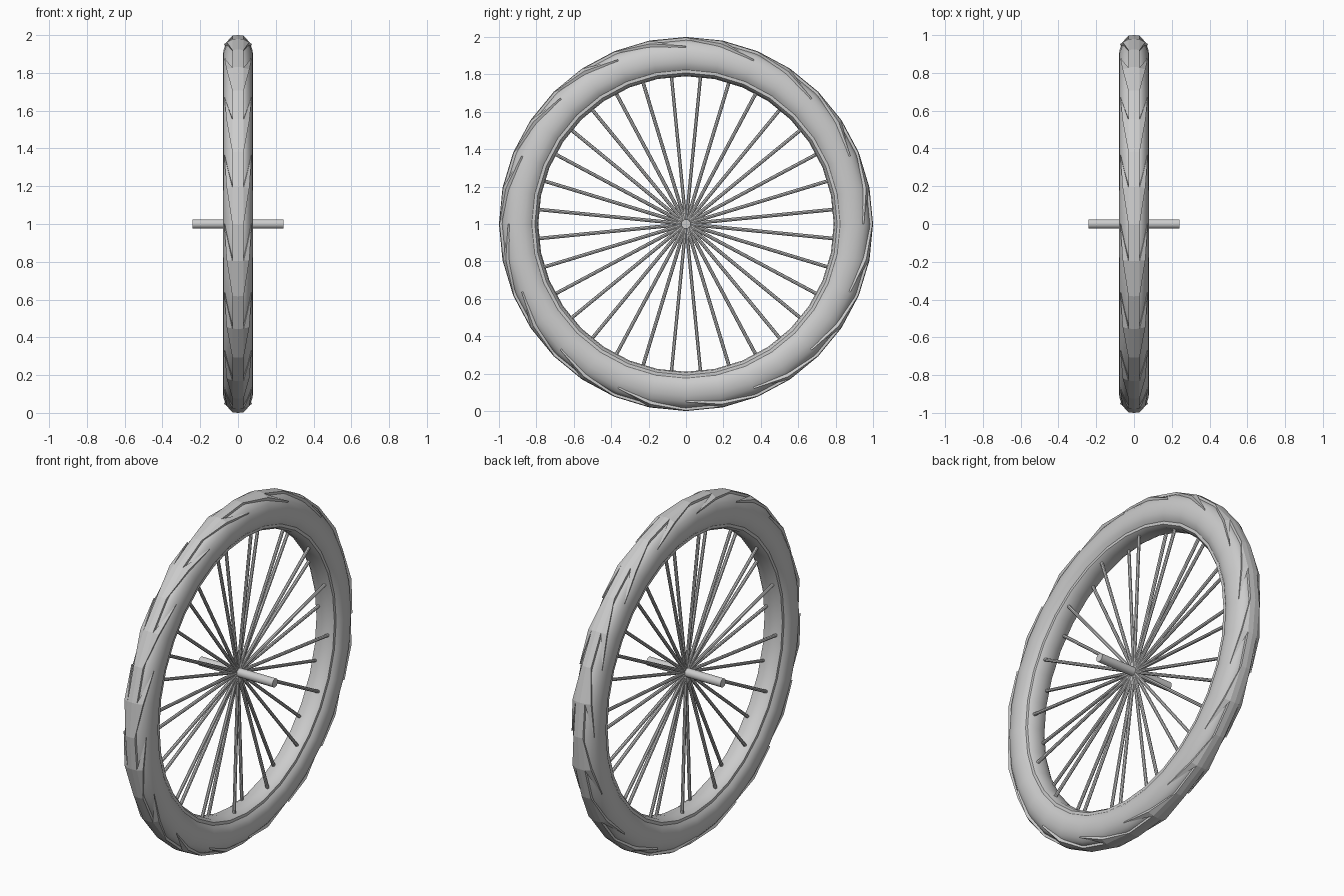
import bpy, bmesh
from math import cos, sin, pi, radians
from mathutils import Vector

if "Cube" in bpy.data.objects:
    bpy.data.objects.remove(bpy.data.objects["Cube"])

SEG = 32
CENTRE_Z = 1.0


def wheel_point(x, r, a):
    return Vector((x, r * cos(a), CENTRE_Z + r * sin(a)))


def finish(name, bm, smooth=None):
    bmesh.ops.recalc_face_normals(bm, faces=bm.faces)
    mesh = bpy.data.meshes.new(name)
    bm.to_mesh(mesh)
    bm.free()
    obj = bpy.data.objects.new(name, mesh)
    bpy.context.collection.objects.link(obj)
    if smooth:
        bpy.ops.object.select_all(action='DESELECT')
        obj.select_set(True)
        bpy.context.view_layer.objects.active = obj
        bpy.ops.object.shade_smooth_by_angle(angle=radians(smooth))
    return obj


def lathe(name, profile, smooth=None):
    """Spin a closed (x, radius) profile round the axle."""
    bm = bmesh.new()
    rings = [[bm.verts.new(wheel_point(x, r, 2 * pi * i / SEG)) for x, r in profile]
             for i in range(SEG)]
    n = len(profile)
    for i in range(SEG):
        a, b = rings[i], rings[(i + 1) % SEG]
        for j in range(n):
            k = (j + 1) % n
            bm.faces.new((a[j], a[k], b[k], b[j]))
    return finish(name, bm, smooth)


def rod(bm, p, q, radius, sides):
    d = q - p
    made = bmesh.ops.create_cone(bm, cap_ends=True, segments=sides, radius1=radius,
                                 radius2=radius, depth=d.length)
    m = d.to_track_quat('Z', 'Y').to_matrix().to_4x4()
    m.translation = (p + q) / 2
    bmesh.ops.transform(bm, matrix=m, verts=made['verts'])


# tyre body
half = [(0.056, 0.822), (0.07, 0.84), (0.078, 0.865), (0.08, 0.89), (0.077, 0.92),
        (0.066, 0.95), (0.05, 0.97), (0.03, 0.983)]
lathe("tyre", half + [(-x, r) for x, r in reversed(half)], 40)

# rim, slightly dished towards the hub
rim_half = [(0.0, 0.79), (0.04, 0.795), (0.058, 0.808), (0.058, 0.835)]
lathe("rim", rim_half + [(-x, r) for x, r in reversed(rim_half[1:])], 40)

# raised centre band of the tread
lathe("tread_band", [(-0.03, 0.975), (-0.03, 0.997), (0.0, 1.0), (0.03, 0.997), (0.03, 0.975)])

# swept tread blocks on both shoulders
bm = bmesh.new()
step = 2 * pi / SEG
for side in (-1, 1):
    for k in range(SEG // 2):
        a = 2 * k * step
        tri = [(0.03, 0.997, a + 2 * step), (0.03, 0.997, a + step),
               (0.060, 0.982, a + step), (0.073, 0.952, a)]
        top = [bm.verts.new(wheel_point(side * x, r, t)) for x, r, t in tri]
        low = [bm.verts.new(wheel_point(side * (x - 0.012), r - 0.025, t)) for x, r, t in tri]
        bm.faces.new((top[0], top[1], top[2]))
        bm.faces.new((top[0], top[2], top[3]))
        bm.faces.new((top[1], top[3], top[2]))
        bm.faces.new((low[0], low[3], low[1]))
        for i, j in ((0, 1), (1, 3), (3, 0)):
            bm.faces.new((top[i], top[j], low[j], low[i]))
finish("tread_blocks", bm)

# axle
bm = bmesh.new()
rod(bm, Vector((-0.24, 0, CENTRE_Z)), Vector((0.24, 0, CENTRE_Z)), 0.025, 16)
finish("axle", bm, 40)

# spokes leaning alternately left and right
bm = bmesh.new()
for i in range(32):
    a = (i + 0.5) * 2 * pi / 32
    x = 0.03 if i % 2 else -0.03
    rod(bm, wheel_point(0, 0.01, a), wheel_point(x, 0.795, a), 0.0095, 8)
finish("spokes", bm, 40)
